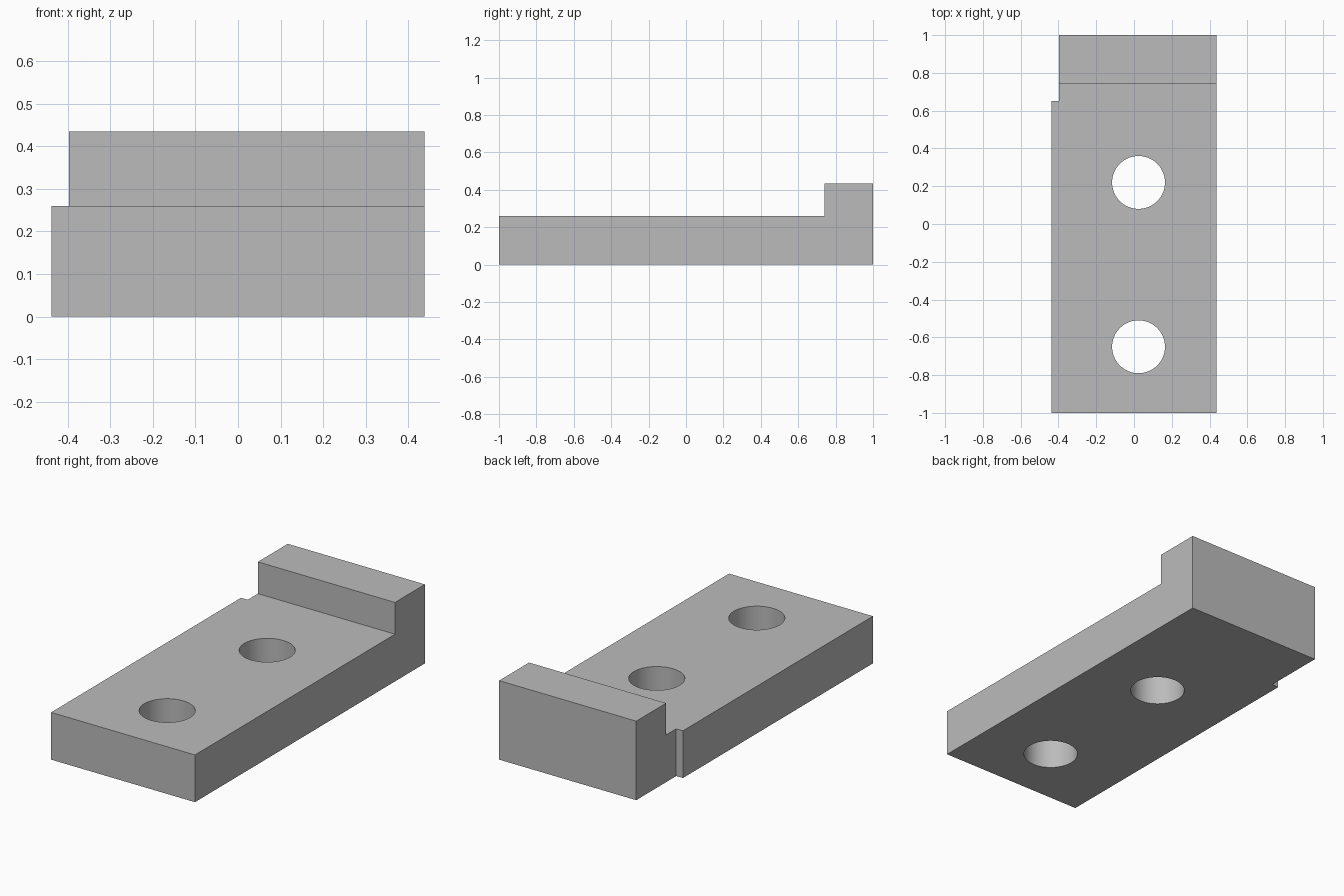
import bpy
import bmesh
from mathutils import Matrix

cube = bpy.data.objects.get("Cube")
if cube:
    bpy.data.objects.remove(cube, do_unlink=True)

HALF_W, HALF_L = 0.438, 1.0
BASE_H, LIP_H, LIP_Y = 0.26, 0.435, 0.74

grey = bpy.data.materials.new("plain grey")
grey.use_nodes = True
colour = (0.5, 0.5, 0.5, 1)
grey.diffuse_color = colour
grey.node_tree.nodes["Principled BSDF"].inputs["Base Color"].default_value = colour


def add_object(name, bm):
    bmesh.ops.recalc_face_normals(bm, faces=bm.faces)
    mesh = bpy.data.meshes.new(name)
    bm.to_mesh(mesh)
    bm.free()
    mesh.materials.append(grey)
    obj = bpy.data.objects.new(name, mesh)
    bpy.context.collection.objects.link(obj)
    return obj


def cut(target, cutter):
    mod = target.modifiers.new(cutter.name, "BOOLEAN")
    mod.operation = "DIFFERENCE"
    mod.solver = "EXACT"
    mod.object = cutter
    bpy.context.view_layer.objects.active = target
    bpy.ops.object.modifier_apply(modifier=mod.name)
    bpy.data.objects.remove(cutter, do_unlink=True)


# Plate with raised rear lip: side profile extruded across the width
profile = [(-HALF_L, 0), (HALF_L, 0), (HALF_L, LIP_H),
           (LIP_Y, LIP_H), (LIP_Y, BASE_H), (-HALF_L, BASE_H)]
bm = bmesh.new()
face = bm.faces.new([bm.verts.new((-HALF_W, y, z)) for y, z in profile])
side = bmesh.ops.extrude_face_region(bm, geom=[face])
verts = [v for v in side["geom"] if isinstance(v, bmesh.types.BMVert)]
bmesh.ops.translate(bm, verts=verts, vec=(2 * HALF_W, 0, 0))
plate = add_object("mounting_plate", bm)

# Shallow relief along the rear of one side
bm = bmesh.new()
bmesh.ops.create_cube(bm, size=1, matrix=Matrix.Translation((-0.897, 1.152, 0.2))
                      @ Matrix.Diagonal((1, 1, 2, 1)))
cut(plate, add_object("side_relief_cutter", bm))

# Two round through holes
for y in (0.22, -0.65):
    bm = bmesh.new()
    bmesh.ops.create_cone(bm, cap_ends=True, segments=64, radius1=0.14, radius2=0.14,
                          depth=1, matrix=Matrix.Translation((0.024, y, 0.1)))
    cut(plate, add_object("hole_cutter", bm))

# Smooth hole walls, sharp edges elsewhere
bpy.ops.object.select_all(action="DESELECT")
plate.select_set(True)
bpy.context.view_layer.objects.active = plate
bpy.ops.object.shade_smooth_by_angle()
